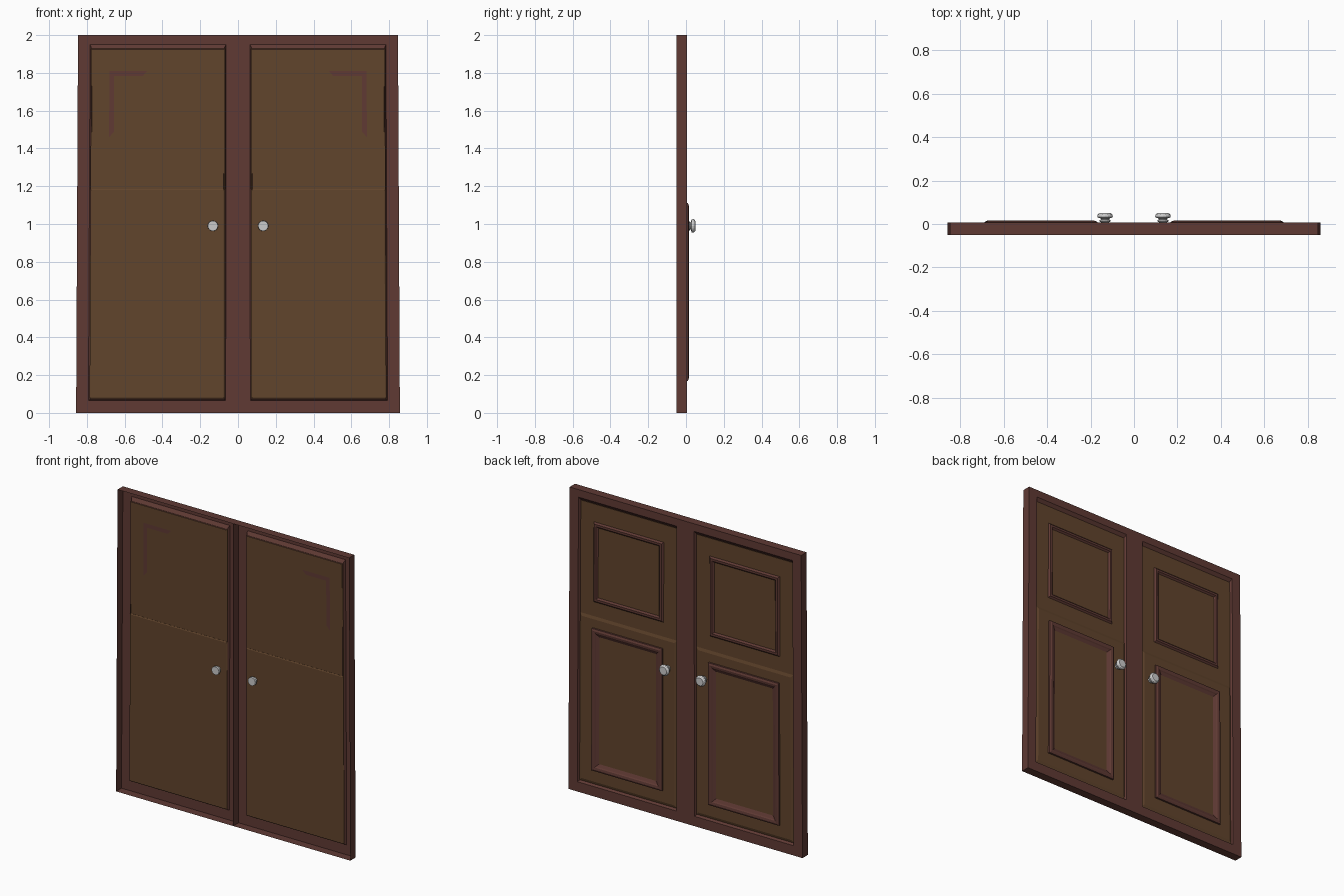
import bpy, bmesh, math

if "Cube" in bpy.data.objects:
    bpy.data.objects.remove(bpy.data.objects["Cube"])


def material(name, rgb):
    m = bpy.data.materials.new(name)
    m.diffuse_color = (*rgb, 1)
    m.use_nodes = True
    m.node_tree.nodes["Principled BSDF"].inputs["Base Color"].default_value = m.diffuse_color
    return m


FRAME = material("red_wood", (0.115, 0.042, 0.034))
PANEL = material("brown_wood", (0.120, 0.058, 0.025))


def finish(name, bm, mat=None):
    for v in bm.verts:                      # doors narrow slightly upward
        v.co.x *= 1 - 0.0058 * v.co.z
    me = bpy.data.meshes.new(name)
    bm.to_mesh(me)
    bm.free()
    ob = bpy.data.objects.new(name, me)
    bpy.context.collection.objects.link(ob)
    if mat:
        me.materials.append(mat)
    return ob


def stepped(name, x0, x1, z0, z1, profile, mat, front=False, back=False):
    """Mirrored pair of rectangles swept through (inset, y, top extra) steps."""
    for side, s in (("right", 1), ("left", -1)):
        bm = bmesh.new()

        def face(vs):
            bm.faces.new(vs[::-1] if s > 0 else vs)

        rings = []
        for i, y, *top in profile:
            t = z1 - i + (top[0] if top else 0)
            pts = ((x0 + i, z0 + i), (x1 - i, z0 + i), (x1 - i, t), (x0 + i, t))
            rings.append([bm.verts.new((s * x, y, z)) for x, z in pts])
        for a, b in zip(rings, rings[1:]):
            for k in range(4):
                n = (k + 1) % 4
                face([a[k], a[n], b[n], b[k]])
        if front:
            face(rings[0][::-1])
        if back:
            face(rings[-1])
        finish(f"{name}_{side}", bm, mat)


# Door frames: open-fronted shells with a sloped recess behind
stepped("door_frame", 0, 0.857, 0, 2,
        [(0, -0.05), (0, 0.006), (0.065, 0.006, 0.015), (0.076, -0.014)], FRAME)

# Upper and lower panels
stepped("upper_panel", 0.07, 0.786, 1.18, 1.928,
        [(0, -0.012), (0, -0.008)], PANEL, True, True)
stepped("lower_panel", 0.07, 0.786, 0.075, 1.185,
        [(0.006, -0.016), (0, -0.013), (0, -0.008), (0.018, -0.002)],
        PANEL, True, True)

# Rectangular mouldings on the rear of the panels
stepped("upper_moulding", 0.17, 0.688, 1.28, 1.81,
        [(0, -0.008), (0.01, 0.002), (0.024, 0.002), (0.034, -0.008)], FRAME)
stepped("lower_moulding", 0.17, 0.688, 0.17, 1.11,
        [(0, -0.004), (0, 0.010), (0.012, 0.015), (0.026, 0.013),
         (0.032, 0.008), (0.05, -0.001)], FRAME)

# Corner strips showing on the front of the upper panels
strip = [(0.688, 1.81), (0.688, 1.46), (0.662, 1.49),
         (0.662, 1.784), (0.51, 1.784), (0.485, 1.81)]
for side, s in (("right", 1), ("left", -1)):
    bm = bmesh.new()
    vs = [bm.verts.new((s * x, -0.0135, z)) for x, z in strip]
    bm.faces.new(vs[::-1] if s > 0 else vs)
    finish(f"corner_strip_{side}", bm, FRAME)

# Knobs: one lathed profile running through the door, front to rear
knob = [(0, -0.048), (0.027, -0.048), (0.028, -0.034), (0.018, -0.030),
        (0.018, 0.008), (0.026, 0.012), (0.026, 0.018), (0.018, 0.021),
        (0.020, 0.025), (0.034, 0.030), (0.036, 0.036), (0.034, 0.043),
        (0.026, 0.050), (0, 0.050)]
SIDES = 16
for side, s in (("right", 1), ("left", -1)):
    bm = bmesh.new()
    rings = []
    for r, y in knob[1:-1]:
        rings.append([bm.verts.new((s * 0.134 + r * math.cos(a), y,
                                    0.99 + r * math.sin(a)))
                      for a in (2 * math.pi * k / SIDES for k in range(SIDES))])
    for a, b in zip(rings, rings[1:]):
        for k in range(SIDES):
            n = (k + 1) % SIDES
            bm.faces.new((a[k], b[k], b[n], a[n]))
    bm.faces.new(rings[0])
    bm.faces.new(rings[-1][::-1])
    bmesh.ops.recalc_face_normals(bm, faces=bm.faces)
    finish(f"knob_{side}", bm)
